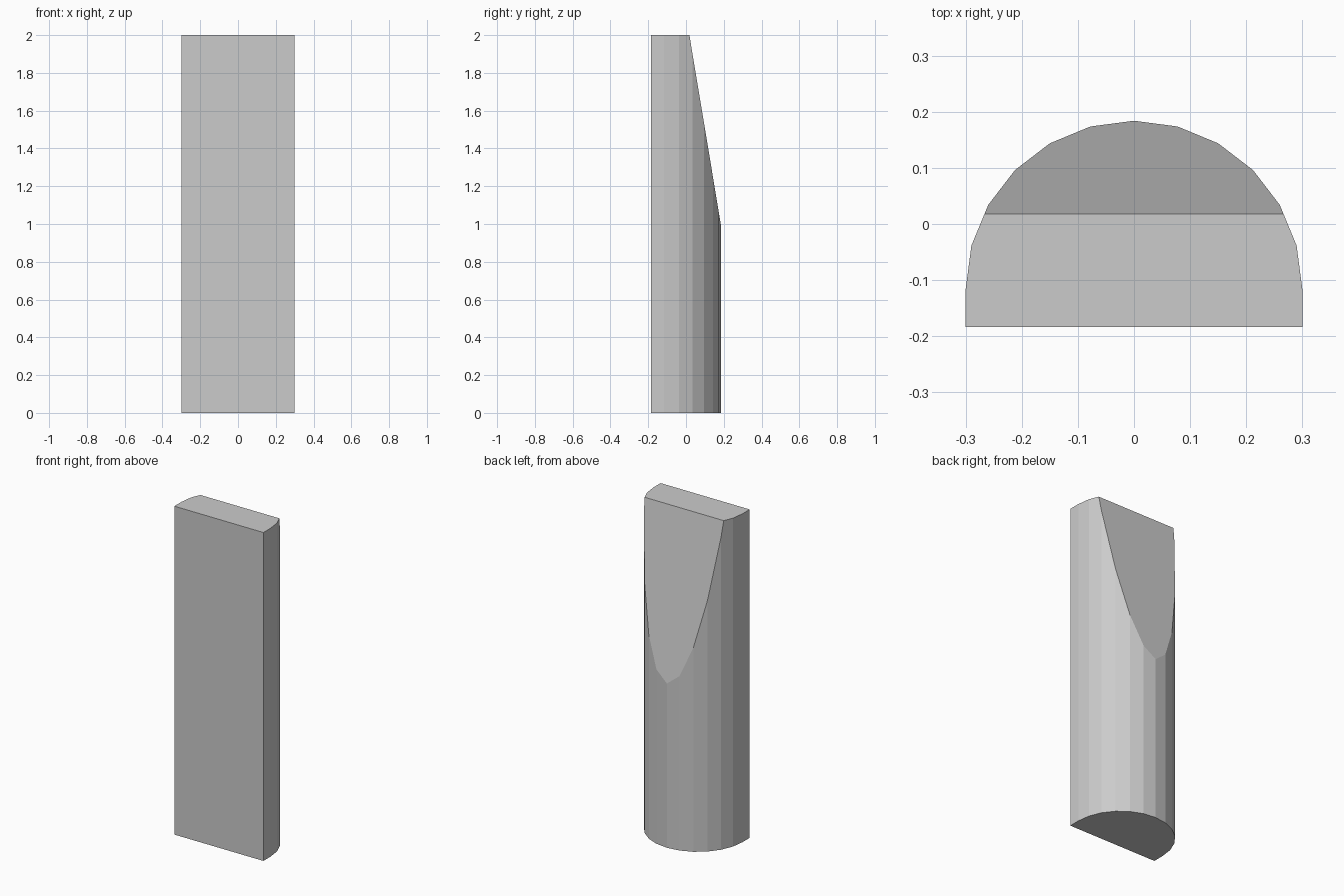
import bpy, bmesh
from math import cos, sin, radians

if "Cube" in bpy.data.objects:
    bpy.data.objects.remove(bpy.data.objects["Cube"])

RADIUS, ARC_Y, FRONT_Y, HEIGHT = 0.3, -0.116, -0.184, 2.0
BACK_Y = ARC_Y + RADIUS

# D-shaped profile: flat front, half-round back in 15 degree steps
profile = [(-RADIUS, FRONT_Y), (RADIUS, FRONT_Y)]
profile += [(RADIUS * cos(radians(a)), ARC_Y + RADIUS * sin(radians(a)))
            for a in range(0, 181, 15)]

# Extrude the profile into a post
bm = bmesh.new()
base = bm.faces.new([bm.verts.new((x, y, 0)) for x, y in profile])
top = bmesh.ops.extrude_face_region(bm, geom=[base])
bmesh.ops.translate(bm, vec=(0, 0, HEIGHT),
                    verts=[g for g in top["geom"] if isinstance(g, bmesh.types.BMVert)])

# Slanted cut on the upper back, from mid-height to the top
run = BACK_Y - 0.018
cut = bmesh.ops.bisect_plane(bm, geom=bm.verts[:] + bm.edges[:] + bm.faces[:],
                             plane_co=(0, BACK_Y, 1.0), plane_no=(0, 1, run),
                             clear_outer=True)
bmesh.ops.holes_fill(bm, edges=[e for e in bm.edges if e.is_boundary], sides=0)
bmesh.ops.recalc_face_normals(bm, faces=bm.faces)

mesh = bpy.data.meshes.new("bevelled_post")
bm.to_mesh(mesh)
bm.free()
bpy.context.collection.objects.link(bpy.data.objects.new("bevelled_post", mesh))
